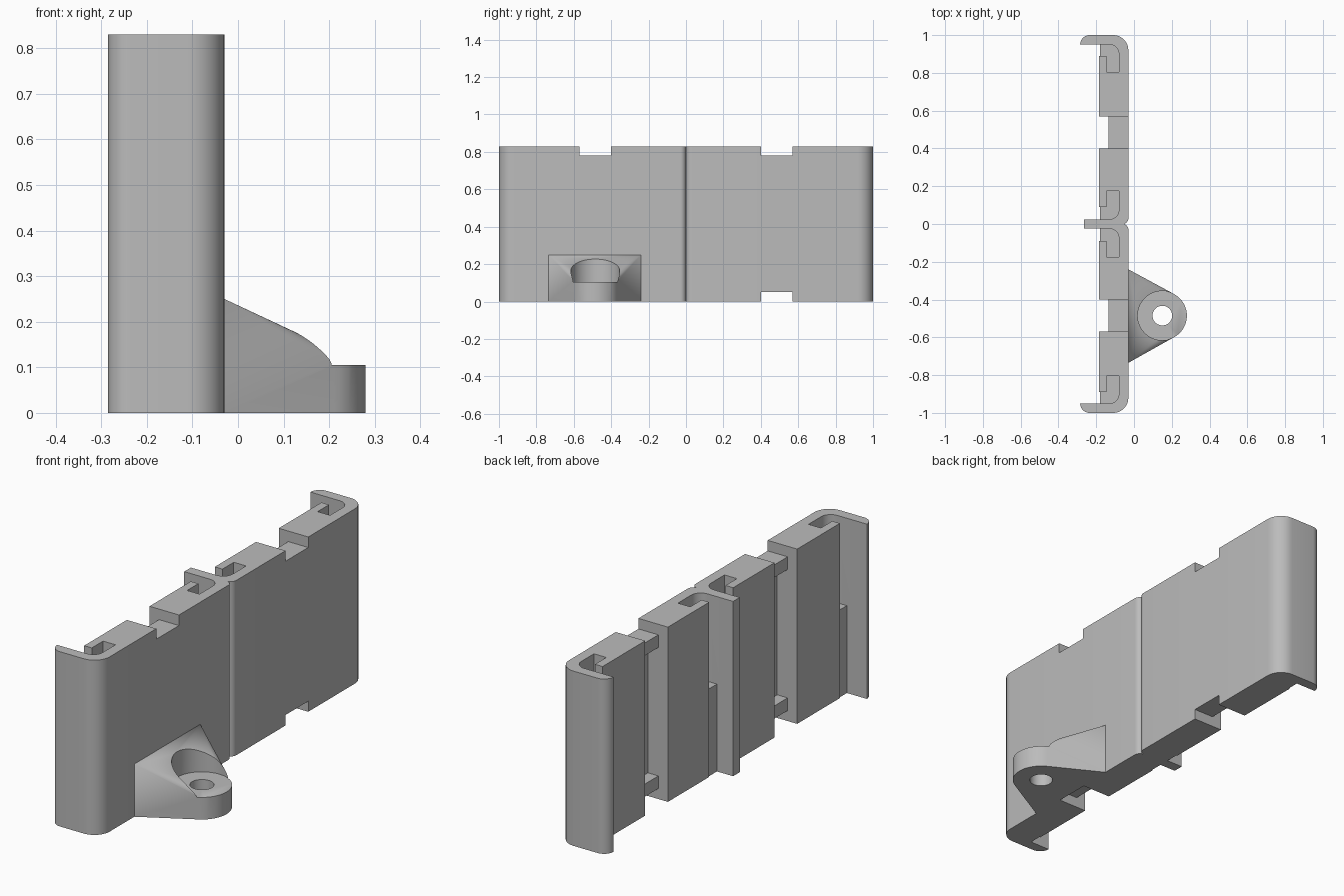
import bpy
import bmesh
from math import cos, sin, radians
from mathutils import Matrix

cube = bpy.data.objects.get("Cube")
if cube:
    bpy.data.objects.remove(cube, do_unlink=True)

HEIGHT = 0.83
WALL = -0.03      # outer face of the wall
INNER = -0.08     # inner face of the thin wall
BLOCK = -0.185    # inner face of the thick blocks
LEDGE = -0.135
GAP = (0.40, 0.57)

grey = bpy.data.materials.new("plain grey")
grey.use_nodes = True
grey.diffuse_color = (0.5, 0.5, 0.5, 1)
grey.node_tree.nodes["Principled BSDF"].inputs["Base Color"].default_value = grey.diffuse_color


def finish(name, bm):
    bmesh.ops.recalc_face_normals(bm, faces=bm.faces)
    mesh = bpy.data.meshes.new(name)
    bm.to_mesh(mesh)
    bm.free()
    mesh.materials.append(grey)
    obj = bpy.data.objects.new(name, mesh)
    bpy.context.collection.objects.link(obj)
    return obj


def activate(obj):
    bpy.ops.object.select_all(action="DESELECT")
    obj.select_set(True)
    bpy.context.view_layer.objects.active = obj


def boolean(obj, tool, operation):
    mod = obj.modifiers.new(operation.lower(), "BOOLEAN")
    mod.operation, mod.object, mod.solver = operation, tool, "EXACT"
    activate(obj)
    bpy.ops.object.modifier_apply(modifier=mod.name)
    bpy.data.objects.remove(tool, do_unlink=True)


def add_box(bm, xs, ys, zs):
    spans = (xs, ys, zs)
    middle = [(a + b) / 2 for a, b in spans]
    size = [abs(b - a) for a, b in spans]
    matrix = Matrix.Translation(middle) @ Matrix.Diagonal((*size, 1))
    bmesh.ops.create_cube(bm, size=1, matrix=matrix)


def add_cylinder(bm, centre, radius, z0, z1):
    bmesh.ops.create_cone(bm, cap_ends=True, segments=64, radius1=radius, radius2=radius,
                          depth=z1 - z0, matrix=Matrix.Translation((*centre, (z0 + z1) / 2)))


def arc(cx, cy, r, start, end, steps=10):
    angles = [radians(start + (end - start) * i / steps) for i in range(steps + 1)]
    return [(cx + r * cos(a), cy + r * sin(a)) for a in angles]


def both_sides(span):
    return (span, (-span[1], -span[0]))


# Half of the rail cross-section, mirrored across the middle flange
half = arc(-0.06, 0.03, 0.03, -90, 0)
half += arc(-0.11, 0.92, 0.08, 0, 90)
half += arc(-0.235, 0.95, 0.05, 90, 180)
half += arc(-0.13, 0.90, 0.05, 90, 0)
half += [(INNER, 0.805), (-0.145, 0.805), (-0.145, 0.89), (BLOCK, 0.89),
         (BLOCK, GAP[1]), (LEDGE, GAP[1]), (LEDGE, GAP[0]), (BLOCK, GAP[0]),
         (BLOCK, 0.09), (-0.145, 0.09), (-0.145, 0.175), (INNER, 0.175)]
half += arc(-0.13, 0.075, 0.05, 0, -90)
half.append((-0.265, 0.025))
outline = half + [(x, -y) for x, y in reversed(half[1:])]

bm = bmesh.new()
base = bm.faces.new([bm.verts.new((x, y, 0)) for x, y in outline])
raised = bmesh.ops.extrude_face_region(bm, geom=[base], use_keep_orig=True)["geom"]
top_verts = [v for v in raised if isinstance(v, bmesh.types.BMVert)]
bmesh.ops.translate(bm, verts=top_verts, vec=(0, 0, HEIGHT))
panel = finish("double_rail_panel", bm)

# Stops filling the lower half of every slot
bm = bmesh.new()
for span in ((0.01, 0.19), (0.79, 0.97)):
    for ys in both_sides(span):
        add_box(bm, (-0.18, -0.065), ys, (0, HEIGHT / 2))
boolean(panel, finish("slot_stops", bm), "UNION")

# Notches at top and bottom, and the pocket between the ledges
bm = bmesh.new()
for ys in both_sides(GAP):
    add_box(bm, (-0.4, 0.1), ys, (HEIGHT - 0.05, 1))
    add_box(bm, (-0.4, 0.1), ys, (-0.1, 0.05))
    add_box(bm, (-0.4, INNER), ys, (0.11, 0.72))
boolean(panel, finish("notch_cutter", bm), "DIFFERENCE")

# Screw lug: hull between a plate on the wall and a round boss
CENTRE = (0.15, -0.485)
BOSS_R, BOSS_H = 0.13, 0.105
bm = bmesh.new()
add_box(bm, (WALL - 0.005, WALL), (-0.735, -0.24), (0, 0.25))
add_cylinder(bm, CENTRE, BOSS_R, 0, BOSS_H)
hull = bmesh.ops.convex_hull(bm, input=bm.verts)
bmesh.ops.delete(bm, geom=[f for f in hull["geom_interior"] if f.is_valid], context="VERTS")
shell = bmesh.new()
points = [shell.verts.new(v.co) for v in bm.verts]
bm.free()
bmesh.ops.convex_hull(shell, input=points)
bmesh.ops.dissolve_limit(shell, angle_limit=radians(0.5), verts=shell.verts, edges=shell.edges)
lug = finish("screw_lug", shell)

# Screw head recess and through hole
for name, radius, bottom in (("recess_cutter", BOSS_R + 0.0005, BOSS_H), ("hole_cutter", 0.052, -0.1)):
    bm = bmesh.new()
    add_cylinder(bm, CENTRE, radius, bottom, 0.5)
    boolean(lug, finish(name, bm), "DIFFERENCE")

for obj in (panel, lug):
    activate(obj)
    bpy.ops.object.shade_smooth_by_angle(angle=radians(25))
